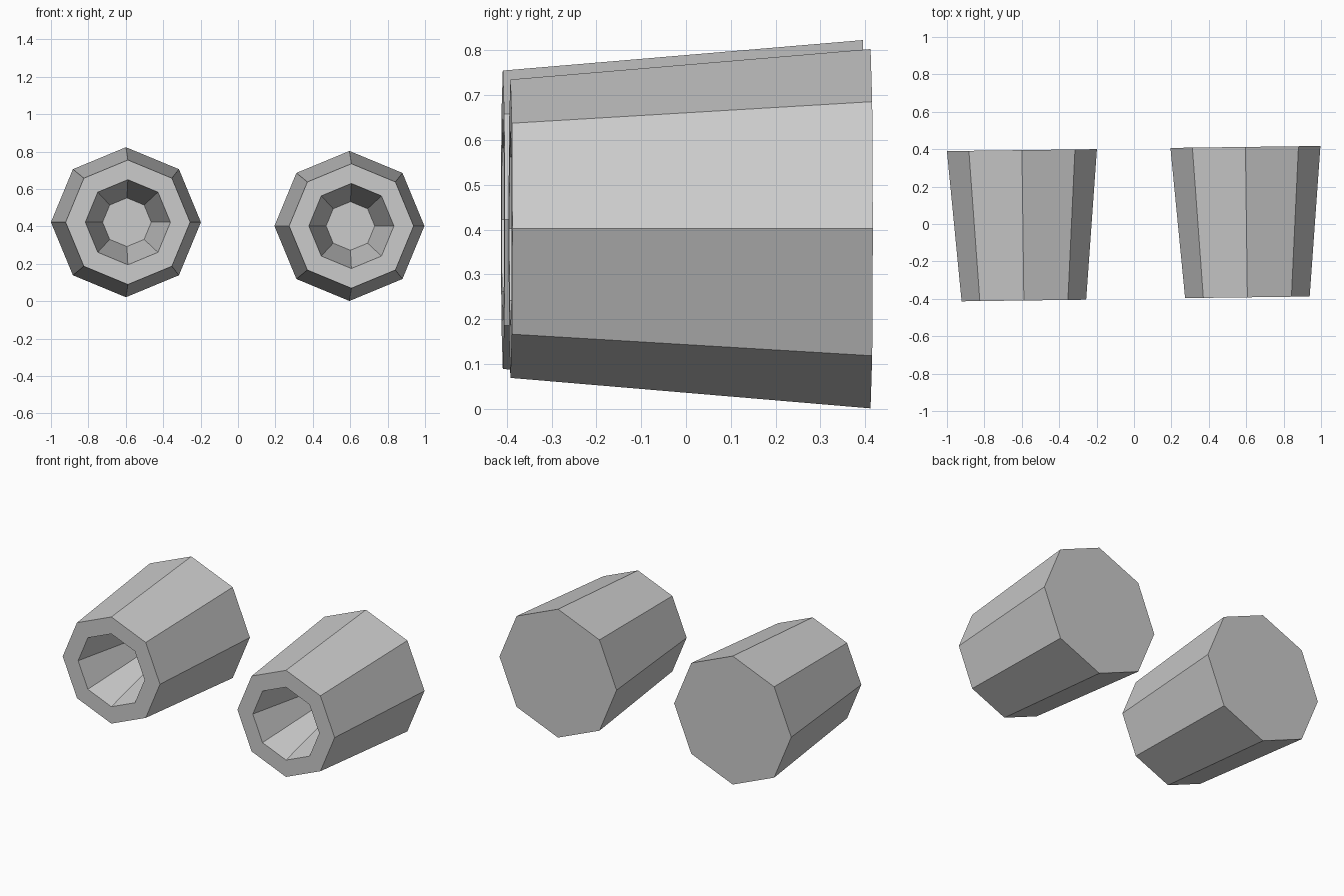
import bpy, bmesh
from math import cos, sin, tau

if "Cube" in bpy.data.objects:
    bpy.data.objects.remove(bpy.data.objects["Cube"])

SIDES = 8


def cup(name, location, yaw):
    """Tapered octagonal cup lying along y, with a tapered blind hole in the front."""
    # (y, radius) from closed back, along the outside, over the rim, into the hole
    profile = [(0.402, 0.401), (-0.402, 0.333), (-0.402, 0.2275), (0.0, 0.13)]
    bm = bmesh.new()
    rings = [[bm.verts.new((r * cos(tau * i / SIDES), y, r * sin(tau * i / SIDES)))
              for i in range(SIDES)] for y, r in profile]
    # outer wall, rim and hole wall
    for a, b in zip(rings, rings[1:]):
        for i in range(SIDES):
            j = (i + 1) % SIDES
            bm.faces.new((a[i], a[j], b[j], b[i]))
    # back cap and hole floor
    bm.faces.new(rings[0])
    bm.faces.new(rings[-1])
    bmesh.ops.recalc_face_normals(bm, faces=bm.faces)
    mesh = bpy.data.meshes.new(name)
    bm.to_mesh(mesh)
    bm.free()
    obj = bpy.data.objects.new(name, mesh)
    obj.location = location
    obj.rotation_euler.z = yaw
    bpy.context.collection.objects.link(obj)
    return obj


# the pair, each very slightly turned
cup("left_cup", (-0.594, -0.007, 0.422), 0.013)
cup("right_cup", (0.601, 0.010, 0.402), 0.013)
